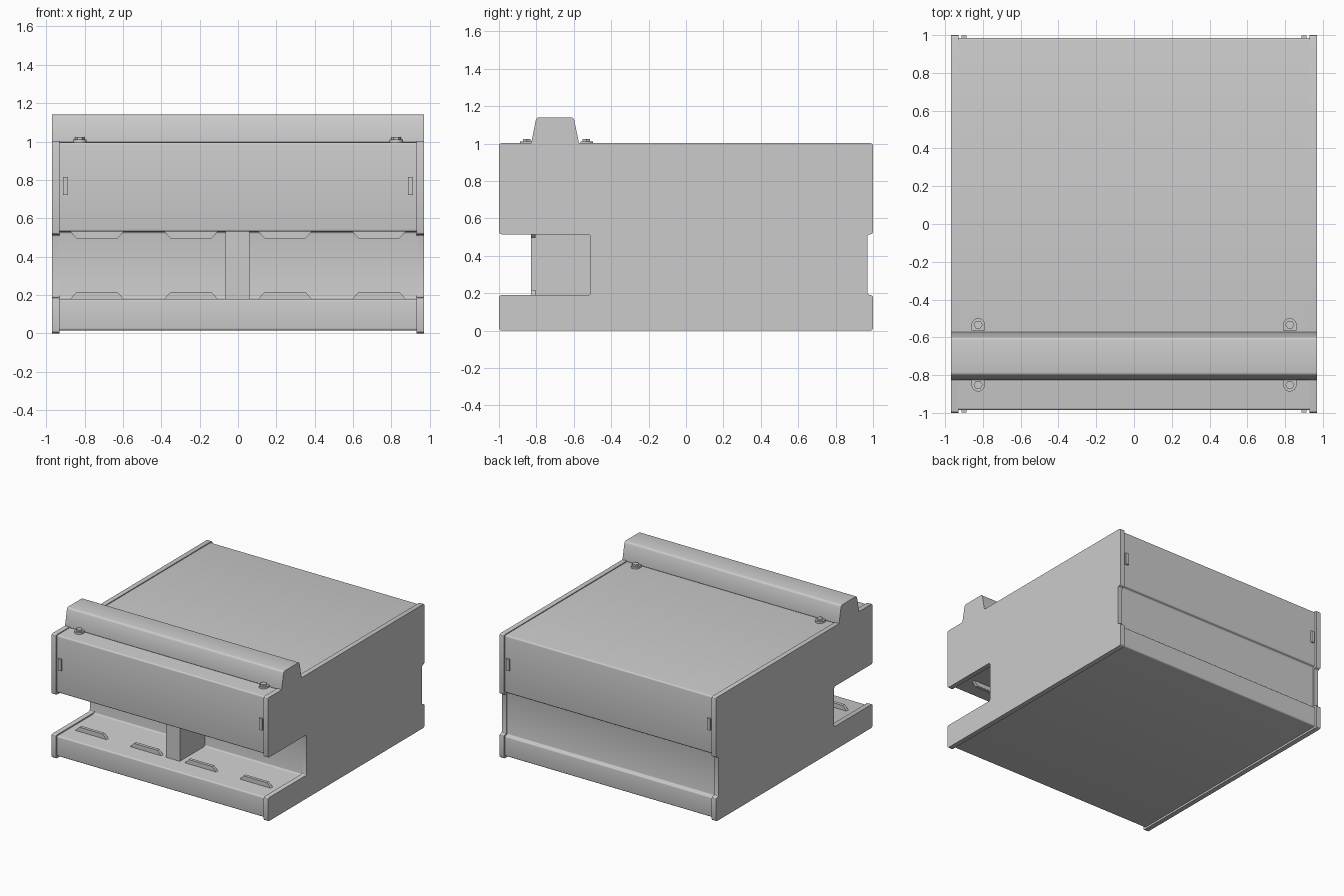
import bpy, bmesh, math

cube = bpy.data.objects.get("Cube")
if cube:
    bpy.data.objects.remove(cube, do_unlink=True)

grey = bpy.data.materials.new("plain grey")
grey.use_nodes = True
colour = (0.6, 0.6, 0.6, 1)
grey.diffuse_color = colour
grey.node_tree.nodes["Principled BSDF"].inputs["Base Color"].default_value = colour


def prism(name, points, axis, start, end, bevel=0, segments=1):
    """Extrude a flat outline along an axis, bevelling only the long edges."""
    place = {"x": lambda p, d: (d, p[0], p[1]),
             "y": lambda p, d: (p[0], d, p[1]),
             "z": lambda p, d: (p[0], p[1], d)}[axis]
    bm = bmesh.new()
    near = [bm.verts.new(place(p, start)) for p in points]
    far = [bm.verts.new(place(p, end)) for p in points]
    bm.faces.new(near)
    bm.faces.new(far)
    n = len(points)
    for i in range(n):
        j = (i + 1) % n
        bm.faces.new((near[i], near[j], far[j], far[i]))
    bmesh.ops.recalc_face_normals(bm, faces=bm.faces)
    if bevel:
        bm.edges.ensure_lookup_table()
        long_edges = [e for e in bm.edges
                      if (e.verts[0] in near) != (e.verts[1] in near)]
        bmesh.ops.bevel(bm, geom=long_edges, offset=bevel, segments=segments,
                        profile=0.5, affect="EDGES", clamp_overlap=True)
    mesh = bpy.data.meshes.new(name)
    bm.to_mesh(mesh)
    bm.free()
    mesh.materials.append(grey)
    obj = bpy.data.objects.new(name, mesh)
    bpy.context.collection.objects.link(obj)
    if segments > 1:
        bpy.ops.object.select_all(action="DESELECT")
        obj.select_set(True)
        bpy.context.view_layer.objects.active = obj
        bpy.ops.object.shade_smooth_by_angle(angle=math.radians(30))
    return obj


def rect(x0, x1, y0, y1):
    return [(x0, y0), (x1, y0), (x1, y1), (x0, y1)]


def case_outline(end, bottom, top, slot_low, slot_high, recess):
    """Side outline with an open front slot and a shallow back recess."""
    return [(-end, bottom), (end, bottom), (end, slot_low), (recess, slot_low),
            (recess, slot_high), (end, slot_high), (end, top), (-end, top),
            (-end, slot_high), (-0.51, slot_high), (-0.51, slot_low), (-end, slot_low)]


# Main case and the two end panels
prism("case_body", case_outline(0.985, 0.015, 0.995, 0.18, 0.53, 0.96),
      "x", -0.935, 0.935, 0.012, 4)
for side, s in (("left", 1), ("right", -1)):
    prism(side + "_end_panel", case_outline(1.0, 0, 1.002, 0.19, 0.515, 0.97),
          "x", s * 0.93, s * 0.97, 0.014, 3)

# Raised bar across the top
prism("top_bar", [(-0.83, 0.99), (-0.8, 1.14), (-0.6, 1.14), (-0.57, 0.99)],
      "x", -0.97, 0.97, 0.015, 3)

# Post in the middle of the front slot
prism("slot_post", rect(-0.065, 0.06, -0.83, -0.505), "z", 0.175, 0.535)

# Tapered guide tabs on the slot floor and ceiling
for i, x in enumerate((-0.735, -0.245, 0.245, 0.735)):
    for place, z, d in (("lower", 0.18, 1), ("upper", 0.53, -1)):
        tab = [(x - 0.143, z - d * 0.004), (x + 0.143, z - d * 0.004),
               (x + 0.105, z + d * 0.036), (x - 0.105, z + d * 0.036)]
        prism(f"{place}_guide_tab_{i + 1}", tab, "y", -0.83, -0.805)

# Small latch plates on the front and back
for side, s in (("left", 1), ("right", -1)):
    for place, d in (("front", -1), ("back", 1)):
        prism(f"{place}_{side}_latch", rect(s * 0.9 - 0.013, s * 0.9 + 0.013, 0.72, 0.815),
              "y", d * 0.98, d * 0.998)

# Lugs with hexagonal bolts on both sides of the bar
for side, s in (("left", 1), ("right", -1)):
    for place, y, d in (("front", -0.852, -1), ("back", -0.533, 1)):
        x = s * 0.825
        arc = [(x + 0.035 * math.cos(a), y + d * 0.035 * math.sin(a))
               for a in (math.pi * k / 12 for k in range(13))]
        base = y - d * 0.03
        prism(f"{place}_{side}_lug", arc + [(x - 0.035, base), (x + 0.035, base)],
              "z", 0.99, 1.01)
        hexagon = [(x + 0.024 * math.cos(k * math.pi / 3), y + 0.024 * math.sin(k * math.pi / 3))
                   for k in range(6)]
        prism(f"{place}_{side}_bolt", hexagon, "z", 1.005, 1.024)
